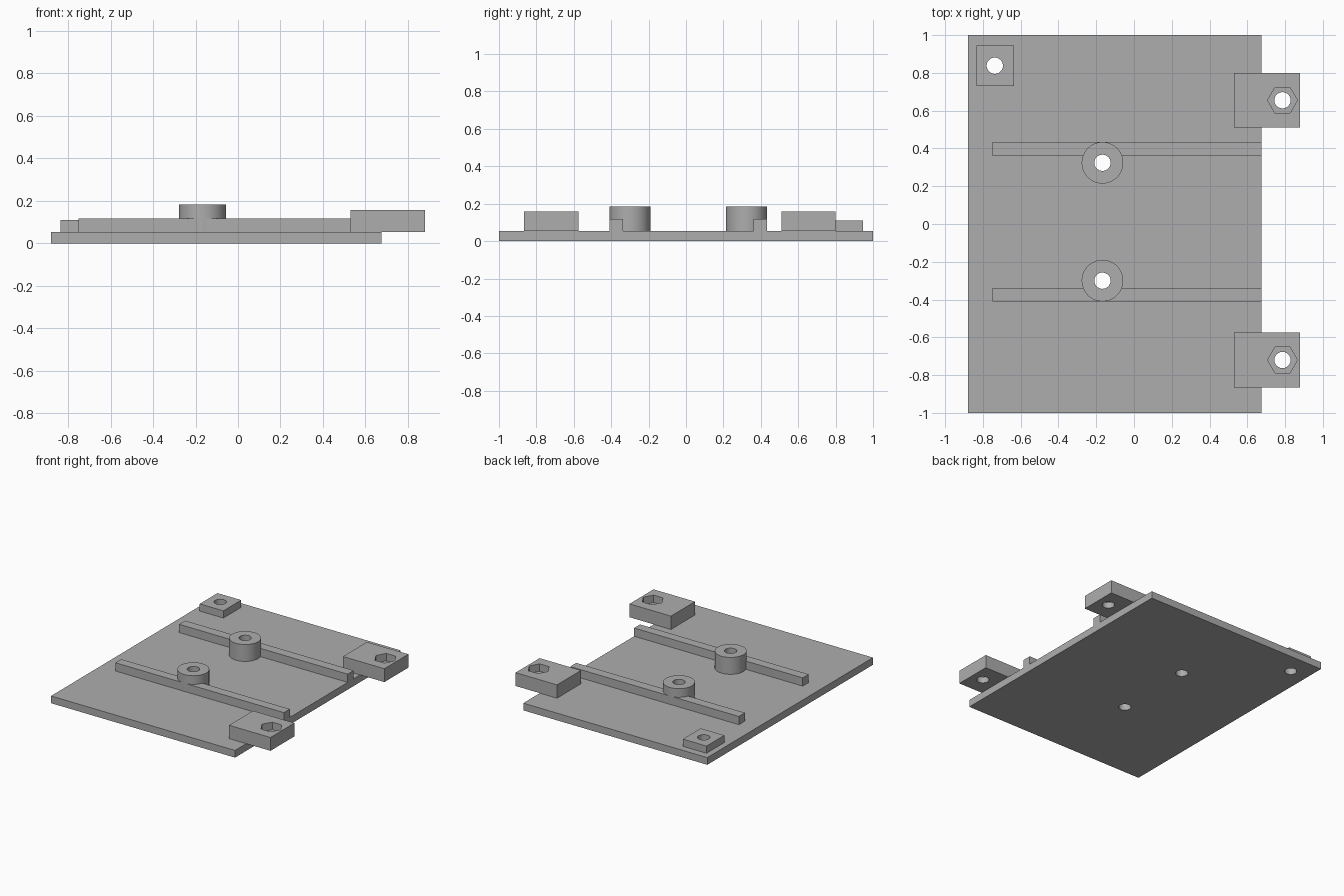
import bpy, bmesh, math

if "Cube" in bpy.data.objects:
    bpy.data.objects.remove(bpy.data.objects["Cube"])

grey = bpy.data.materials.new("plain_grey")
grey.diffuse_color = (0.42, 0.42, 0.42, 1)
grey.use_nodes = True
grey.node_tree.nodes["Principled BSDF"].inputs["Base Color"].default_value = grey.diffuse_color


def prism(name, outline, z0, z1):
    """Extrude a flat outline (x, y points) from z0 up to z1."""
    bm = bmesh.new()
    face = bm.faces.new([bm.verts.new((x, y, z0)) for x, y in outline])
    ext = bmesh.ops.extrude_face_region(bm, geom=[face], use_keep_orig=True)
    verts = [v for v in ext["geom"] if isinstance(v, bmesh.types.BMVert)]
    bmesh.ops.translate(bm, verts=verts, vec=(0, 0, z1 - z0))
    bmesh.ops.recalc_face_normals(bm, faces=bm.faces)
    mesh = bpy.data.meshes.new(name)
    bm.to_mesh(mesh)
    bm.free()
    mesh.materials.append(grey)
    obj = bpy.data.objects.new(name, mesh)
    bpy.context.collection.objects.link(obj)
    return obj


def box(name, x0, x1, y0, y1, z0, z1):
    return prism(name, [(x0, y0), (x1, y0), (x1, y1), (x0, y1)], z0, z1)


def cylinder(name, x, y, r, z0, z1, sides=64):
    ring = [2 * math.pi * i / sides for i in range(sides)]
    return prism(name, [(x + r * math.cos(a), y + r * math.sin(a)) for a in ring], z0, z1)


def activate(obj):
    bpy.ops.object.select_all(action='DESELECT')
    obj.select_set(True)
    bpy.context.view_layer.objects.active = obj


def cut(cutter, *targets):
    """Subtract the cutter from each target, then remove it."""
    for obj in targets:
        activate(obj)
        mod = obj.modifiers.new("cut", 'BOOLEAN')
        mod.operation, mod.solver, mod.object = 'DIFFERENCE', 'EXACT', cutter
        bpy.ops.object.modifier_apply(modifier=mod.name)
    bpy.data.objects.remove(cutter)


BASE = 0.055      # top of the plate
HOLE = 0.043      # screw hole radius

# Base plate
plate = box("base_plate", -0.88, 0.675, -1, 1, 0, BASE)
parts = [plate]

# Corner pad with screw hole
pad = box("corner_pad", -0.835, -0.635, 0.73, 0.945, BASE, 0.11)
cut(cylinder("cutter", -0.737, 0.838, HOLE, -0.1, 0.3), plate, pad)
parts.append(pad)

# Rails with a round screw boss on each
for side, y0, y1, boss_y in (("back", 0.36, 0.433, 0.324), ("front", -0.409, -0.338, -0.3)):
    rail = box(side + "_rail", -0.75, 0.675, y0, y1, BASE, 0.118)
    boss = cylinder(side + "_boss", -0.167, boss_y, 0.11, BASE, 0.184)
    cut(cylinder("cutter", -0.167, boss_y, HOLE, -0.1, 0.3), plate, rail, boss)
    parts += [rail, boss]

# Overhanging mounting tabs with hexagonal nut pockets
for side, y in (("back", 0.655), ("front", -0.72)):
    tab = box(side + "_mounting_tab", 0.53, 0.88, y - 0.145, y + 0.145, BASE, 0.157)
    cut(cylinder("cutter", 0.786, y, 0.079, 0.1, 0.3, sides=6), tab)
    cut(cylinder("cutter", 0.786, y, HOLE, -0.1, 0.3), tab)
    parts.append(tab)

# Smooth round walls, sharp edges elsewhere
for obj in parts:
    activate(obj)
    bpy.ops.object.shade_smooth_by_angle(angle=math.radians(30))
